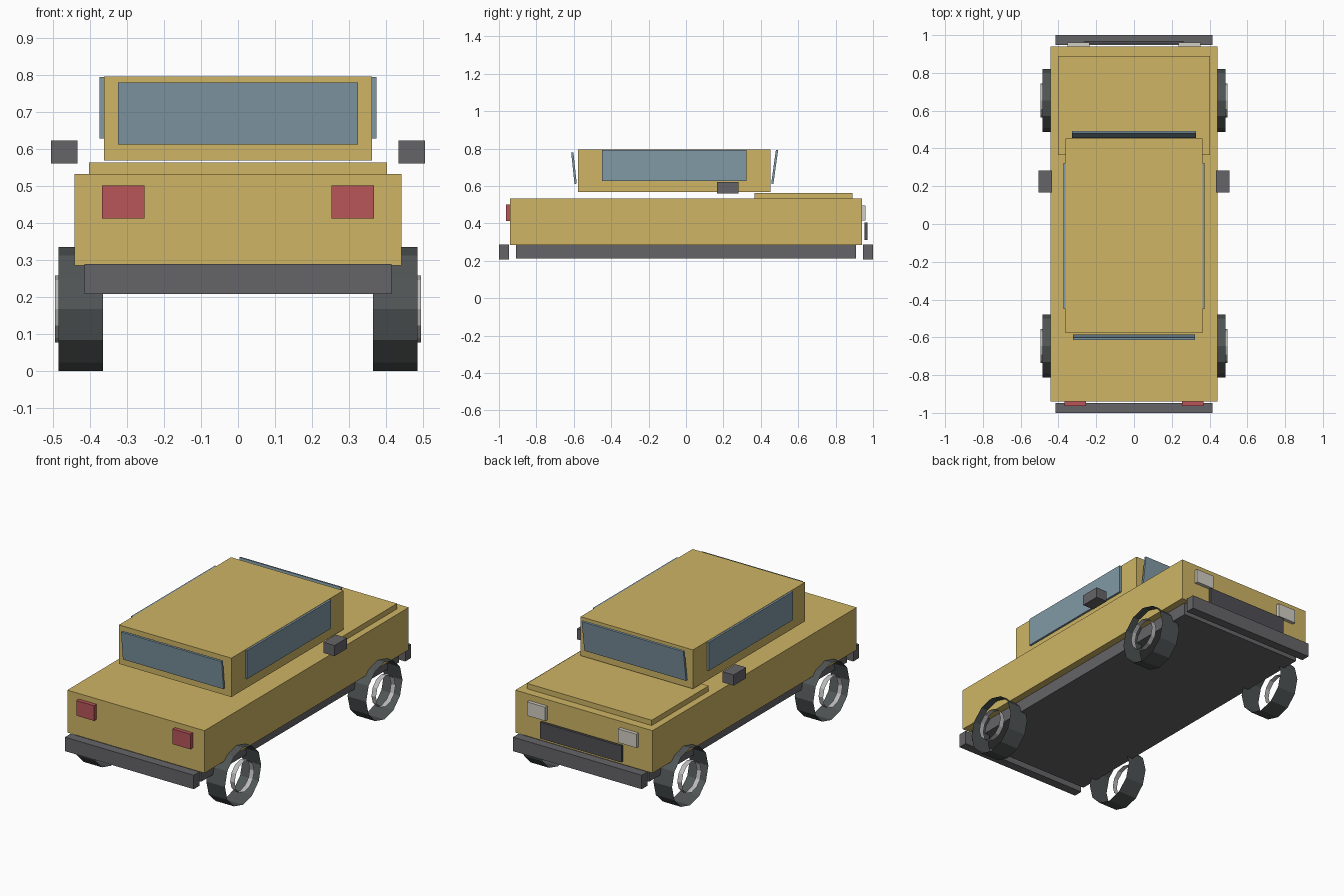
import bpy, bmesh
from math import radians, pi
from mathutils import Matrix

if "Cube" in bpy.data.objects:
    bpy.data.objects.remove(bpy.data.objects["Cube"])


def material(name, rgb):
    m = bpy.data.materials.new(name)
    m.diffuse_color = (*rgb, 1)
    m.use_nodes = True
    m.node_tree.nodes["Principled BSDF"].inputs["Base Color"].default_value = m.diffuse_color
    return m


PAINT = material("paint", (0.62, 0.46, 0.13))
GLASS = material("glass", (0.22, 0.32, 0.38))
DARK = material("dark_trim", (0.08, 0.08, 0.09))
TRIM = material("trim", (0.13, 0.13, 0.14))
RUBBER = material("rubber", (0.08, 0.09, 0.09))
RED = material("red_lamp", (0.48, 0.09, 0.1))
LAMP = material("lamp", (0.65, 0.62, 0.55))
METAL = material("hub_metal", (0.5, 0.5, 0.5))


def finish(name, bm, mat):
    me = bpy.data.meshes.new(name)
    bm.to_mesh(me)
    bm.free()
    me.materials.append(mat)
    ob = bpy.data.objects.new(name, me)
    bpy.context.collection.objects.link(ob)
    return ob


def box(name, x, y, z, mat):
    """Box from (min, max) ranges along each axis."""
    bm = bmesh.new()
    size = [r[1] - r[0] for r in (x, y, z)]
    mid = [(r[0] + r[1]) / 2 for r in (x, y, z)]
    bmesh.ops.create_cube(bm, size=1, matrix=Matrix.Translation(mid) @ Matrix.Diagonal((*size, 1)))
    return finish(name, bm, mat)


def pair(name, x, y, z, mat):
    """The same box on both sides of the car."""
    box(name + "_right", x, y, z, mat)
    box(name + "_left", (-x[1], -x[0]), y, z, mat)


def pane(name, width, height, y, z, tilt):
    """Window slab leaning about the x axis."""
    ob = box(name, (-width / 2, width / 2), (-0.006, 0.006), (-height / 2, height / 2), GLASS)
    ob.location = (0, y, z)
    ob.rotation_euler.x = radians(tilt)


def tube(name, radius, x0, x1, y, mat):
    """Open twelve-sided ring around the axle."""
    bm = bmesh.new()
    bmesh.ops.create_cone(bm, cap_ends=False, segments=12, radius1=radius, radius2=radius,
                          depth=x1 - x0, matrix=Matrix.Translation(((x0 + x1) / 2, y, 0.167))
                          @ Matrix.Rotation(pi / 2, 4, 'Y'))
    finish(name, bm, mat)


# Body shell
box("body", (-0.442, 0.442), (-0.94, 0.94), (0.285, 0.532), PAINT)
box("hood", (-0.402, 0.402), (0.365, 0.89), (0.532, 0.563), PAINT)
box("cabin", (-0.362, 0.362), (-0.578, 0.453), (0.568, 0.795), PAINT)
box("chassis", (-0.40, 0.40), (-0.91, 0.91), (0.212, 0.285), TRIM)

# Bumpers and grille
box("rear_bumper", (-0.415, 0.415), (-1, -0.947), (0.207, 0.288), TRIM)
box("front_bumper", (-0.415, 0.415), (0.947, 1), (0.207, 0.288), TRIM)
box("grille", (-0.262, 0.262), (0.955, 0.97), (0.31, 0.405), DARK)

# Windows
pane("windshield", 0.655, 0.182, 0.474, 0.702, -8)
pane("rear_window", 0.648, 0.168, -0.599, 0.695, 6)
pair("side_window", (0.362, 0.374), (-0.45, 0.323), (0.627, 0.793), GLASS)

# Lamps and mirrors
pair("tail_light", (0.253, 0.367), (-0.963, -0.94), (0.412, 0.5), RED)
pair("headlight", (0.235, 0.352), (0.94, 0.96), (0.415, 0.495), LAMP)
pair("mirror", (0.433, 0.505), (0.167, 0.282), (0.56, 0.622), TRIM)

# Wheels
for end, y in (("front", 0.654), ("rear", -0.646)):
    for side, s in (("right", 1), ("left", -1)):
        for part, r, a, b, mat in (("tire", 0.167, 0.365, 0.485, RUBBER),
                                   ("hub", 0.09, 0.465, 0.494, METAL)):
            x0, x1 = sorted((s * a, s * b))
            tube(f"{end}_{side}_{part}", r, x0, x1, y, mat)
